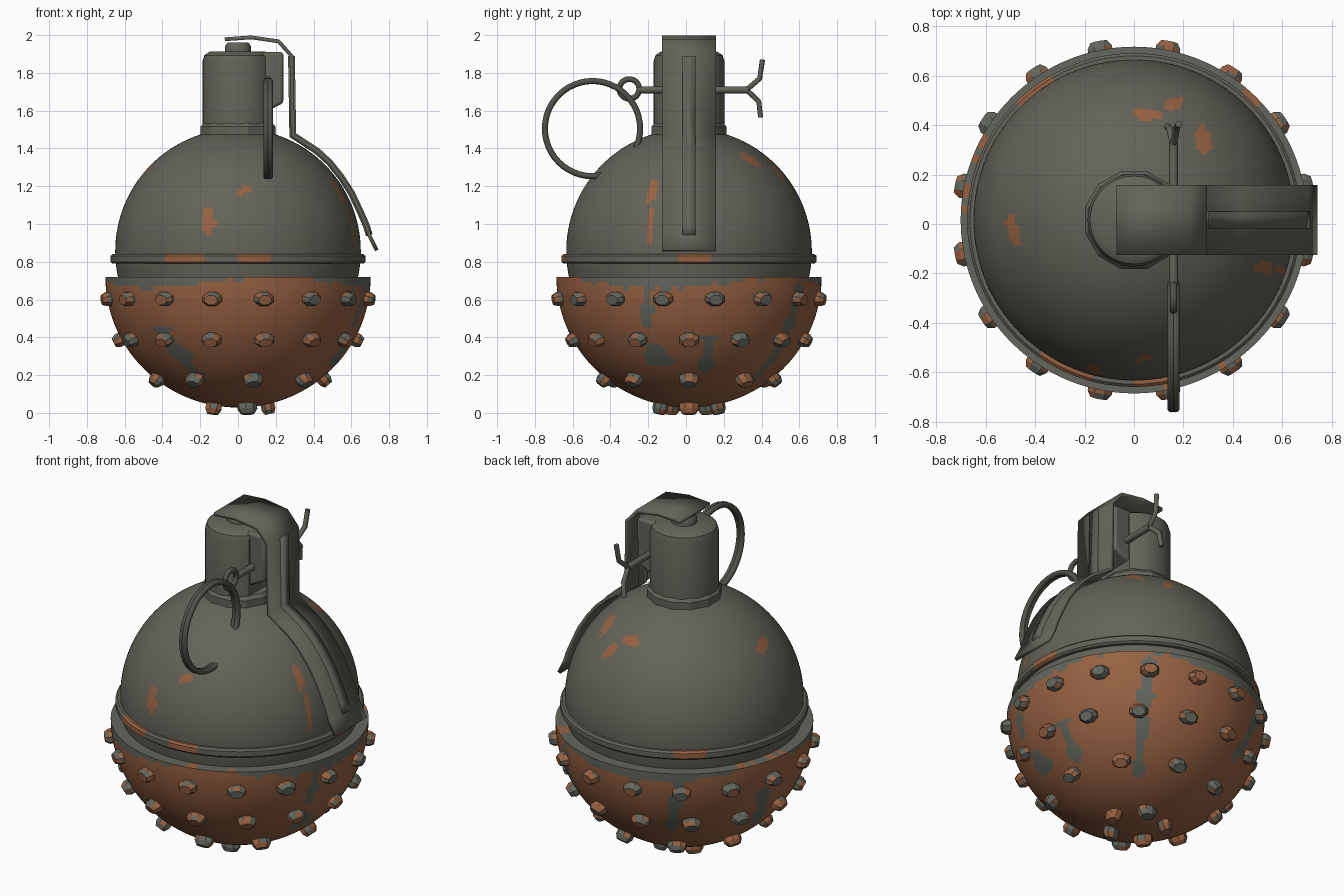
import bpy, bmesh, math, random
from math import sin, cos, radians, degrees, atan2, pi
from mathutils import Vector

random.seed(4)
CY = 0.016          # body axis offset in y
PIN_X = 0.16

cube = bpy.data.objects.get("Cube")
if cube:
    bpy.data.objects.remove(cube, do_unlink=True)


def material(name, rgb):
    m = bpy.data.materials.new(name)
    m.use_nodes = True
    m.diffuse_color = (*rgb, 1)
    m.node_tree.nodes["Principled BSDF"].inputs["Base Color"].default_value = (*rgb, 1)
    return m


OLIVE = material("olive_grey_paint", (0.125, 0.125, 0.1))
RUST = material("rust", (0.31, 0.12, 0.055))
WORN = material("worn_green_grey", (0.125, 0.135, 0.11))
DARK = material("dark_wire", (0.085, 0.085, 0.072))


def finish(bm, name, mats, angle=35):
    bmesh.ops.recalc_face_normals(bm, faces=bm.faces)
    me = bpy.data.meshes.new(name)
    bm.to_mesh(me)
    bm.free()
    ob = bpy.data.objects.new(name, me)
    bpy.context.collection.objects.link(ob)
    for m in mats:
        me.materials.append(m)
    if angle:
        smooth(ob, angle)
    return ob


def smooth(ob, angle=35):
    bpy.ops.object.select_all(action='DESELECT')
    ob.select_set(True)
    bpy.context.view_layer.objects.active = ob
    bpy.ops.object.shade_smooth_by_angle(angle=radians(angle))


def lathe(name, profile, segs, mats, rule=None, angle=35, turn=0.0):
    """Spin an (r, z) profile around the body axis; rule(azimuth, z) picks the colour."""
    bm = bmesh.new()
    rings = [[bm.verts.new((r * cos(turn + 2 * pi * i / segs),
                            CY + r * sin(turn + 2 * pi * i / segs), z))
              for i in range(segs)] for r, z in profile]
    for a, b in zip(rings, rings[1:]):
        for i in range(segs):
            j = (i + 1) % segs
            bm.faces.new((a[i], a[j], b[j], b[i]))
    bmesh.ops.remove_doubles(bm, verts=bm.verts, dist=1e-5)
    if rule:
        for f in bm.faces:
            c = f.calc_center_median()
            f.material_index = int(rule(degrees(atan2(c.y - CY, c.x)), c.z))
    return finish(bm, name, mats, angle)


def gap(a, b):
    return (a - b + 180) % 360 - 180


# Upper dome with a few rust chips: azimuth, height, half width, half height, slant
CHIPS = [(-104, 1.02, .03, .08, 0), (-86, 1.18, .05, .02, .3), (83, 1.34, .065, .025, 0),
         (71, 1.27, .04, .035, .6), (50, 1.34, .05, .035, -.4), (185, 1.28, .065, .03, .2),
         (-20, 1.17, .022, .08, 0), (-19, 1.0, .015, .09, 0)]
DOME_Z, DOME_R = 0.855, 0.65


def dome_rule(az, z):
    r = math.sqrt(max(DOME_R ** 2 - (z - DOME_Z) ** 2, 0))
    for a, h, w, t, slant in CHIPS:
        u = radians(gap(az, a)) * r
        v = z - h - slant * u
        if (u / w) ** 2 + (v / t) ** 2 < 1 + .25 * sin(90 * u + 60 * v):
            return True
    return False


arc = [radians(-12 + 85 * i / 44) for i in range(45)]
lathe("upper_dome", [(DOME_R * cos(a), DOME_Z + DOME_R * sin(a)) for a in arc],
      144, [OLIVE, RUST], dome_rule)


# Raised bead around the dome
def bead_rule(az, z):
    return z > .795 and (abs(gap(az, -116)) < 11 or abs(gap(az, -82)) < 6
                         or abs(gap(az, 3)) < 8 or abs(gap(az, 128)) < 7)


lathe("seam_bead", [(.62, .79), (.665, .79), (.676, .80), (.676, .83), (.665, .84), (.62, .84)],
      72, [OLIVE, RUST], bead_rule)

# Lower shell: rust with worn patches at the rim and runs down the side
SHELL_Z, SHELL_R = 0.72, 0.702
RUNS = [(-118, .2, .45, 5, -45), (-20, .46, .68, 2.5, 10), (-16, .24, .37, 6, -25),
        (52, .12, .7, 3, 8), (10, .22, .42, 3, 0), (118, .3, .68, 3, 15), (170, .25, .55, 4, -20)]


def shell_rule(az, z):
    t = radians(az)
    edge = .69 + .03 * cos(3 * (t + 1.3)) + .006 * sin(17 * t) + .005 * sin(41 * t)
    if z > edge:
        return 0
    for a, lo, hi, w, lean in RUNS:
        if lo < z < hi and abs(gap(az, a + lean * (z - lo))) < w * (1 + .4 * sin(z * 40 + a)):
            return 0
    return 1


arc = [radians(90 * i / 44) for i in range(45)]
lathe("lower_shell", [(.62, SHELL_Z)] + [(SHELL_R * cos(a), SHELL_Z - SHELL_R * sin(a) * .985)
                                         for a in arc], 144, [WORN, RUST], shell_rule)

# Rows of faceted studs: angle below the rim, count, start fraction
bm = bmesh.new()
for lat, count, start in [(9.5, 16, .5), (28, 14, 0), (50, 9, 0), (77, 5, 0)]:
    la = radians(lat)
    for k in range(count):
        az = 2 * pi * (k + start) / count
        n = Vector((cos(la) * cos(az), cos(la) * sin(az), -sin(la)))
        t = Vector((-sin(az), cos(az), 0))
        u = n.cross(t)
        centre = Vector((0, CY, SHELL_Z))
        loops = []
        for dist, size in [(.67, 1), (.72, 1), (.745, .68)]:
            loops.append([bm.verts.new(centre + n * dist
                                       + t * (.054 * size * cos(pi / 8 + i * pi / 4))
                                       + u * (.04 * size * sin(pi / 8 + i * pi / 4)))
                          for i in range(8)])
        faces = [bm.faces.new(loops[2])]
        for a, b in zip(loops, loops[1:]):
            for i in range(8):
                j = (i + 1) % 8
                faces.append(bm.faces.new((a[i], a[j], b[j], b[i])))
        rusty = random.choice((.25, .5, .75))
        for f in faces:
            f.material_index = int(random.random() < rusty)
finish(bm, "studs", [WORN, RUST], 0)

# Neck collar, fuze body and striker button
lathe("neck_collar", [(.17, 1.44), (.205, 1.44), (.205, 1.515), (.19, 1.535), (.15, 1.535)],
      12, [OLIVE], angle=20, turn=pi / 12)
fuze = lathe("fuze_body", [(0, 1.5), (.188, 1.5), (.188, 1.86), (.178, 1.893), (.15, 1.912), (0, 1.912)],
             40, [OLIVE])
bm = bmesh.new()
bm.from_mesh(fuze.data)
cut = bmesh.ops.bisect_plane(bm, geom=bm.verts[:] + bm.edges[:] + bm.faces[:],
                             plane_co=(.145, 0, 0), plane_no=(1, 0, 0), clear_outer=True)
bmesh.ops.holes_fill(bm, edges=[e for e in cut["geom_cut"] if isinstance(e, bmesh.types.BMEdge)])
bm.to_mesh(fuze.data)
bm.free()
smooth(fuze)
lathe("striker_button", [(.05, 1.90), (.07, 1.91), (.07, 1.94), (.055, 1.962), (0, 1.962)],
      16, [OLIVE])


# Hinge block between the fuze and the lever
bm = bmesh.new()
bmesh.ops.create_cube(bm, size=1)
for v in bm.verts:
    v.co = Vector((.18 + v.co.x * .12, CY + v.co.y * .22, 1.775 + v.co.z * .27))
low = [v for v in bm.verts if v.co.z < 1.7 and v.co.x < .2]
for v in low:
    v.co.z -= .06
block = finish(bm, "hinge_block", [OLIVE])
bev = block.modifiers.new("Bevel", 'BEVEL')
bev.width = .015
bev.segments = 2


# Safety lever: bent plate and its central rib
def plate(name, path, half, thick):
    bm = bmesh.new()
    rows = [[bm.verts.new((x, CY + s * half, z)) for s in (-1, 1)] for x, z in path]
    for a, b in zip(rows, rows[1:]):
        bm.faces.new((a[0], a[1], b[1], b[0]))
    ob = finish(bm, name, [OLIVE])
    mod = ob.modifiers.new("Solidify", 'SOLIDIFY')
    mod.thickness = thick
    mod.offset = 0
    mod.use_even_offset = True
    return ob


bend = [(.42, 1.385), (.485, 1.325), (.545, 1.25), (.6, 1.165), (.645, 1.07), (.68, .99)]
plate("safety_lever", [(-.07, 1.978), (.07, 1.988), (.215, 1.967), (.283, 1.89), (.29, 1.47)]
      + bend + [(.695, .94), (.735, .86)], .142, .02)
plate("lever_rib", [(.283, 1.89), (.29, 1.47)] + bend + [(.695, .94)], .034, .036)


# Pin with split ends, eye and pull ring
def tube(name, paths, radius):
    cu = bpy.data.curves.new(name, 'CURVE')
    cu.dimensions = '3D'
    cu.bevel_depth = radius
    cu.bevel_resolution = 2
    cu.use_fill_caps = True
    for path in paths:
        sp = cu.splines.new('POLY')
        sp.points.add(len(path) - 1)
        for p, co in zip(sp.points, path):
            p.co = (*co, 1)
    ob = bpy.data.objects.new(name, cu)
    bpy.context.collection.objects.link(ob)
    cu.materials.append(OLIVE)
    bpy.ops.object.select_all(action='DESELECT')
    ob.select_set(True)
    bpy.context.view_layer.objects.active = ob
    bpy.ops.object.convert(target='MESH')
    smooth(bpy.context.object, 50)


tube("safety_pin", [[(PIN_X, -.25, 1.71), (PIN_X, .33, 1.71)]], .019)
tube("split_ends", [[(PIN_X, .32, 1.71), (PIN_X + .012, .39, 1.77), (PIN_X + .02, .405, 1.87)],
                    [(PIN_X, .32, 1.71), (PIN_X - .015, .385, 1.65), (PIN_X - .025, .395, 1.565)]], .014)


def hoop(name, x, y, z, major, minor):
    bpy.ops.mesh.primitive_torus_add(major_segments=48, minor_segments=10, major_radius=major,
                                     minor_radius=minor, location=(x, y, z),
                                     rotation=(0, pi / 2, 0))
    ob = bpy.context.object
    ob.name = name
    ob.data.materials.append(DARK)
    smooth(ob, 50)


hoop("pin_eye", PIN_X, -.3, 1.715, .052, .015)
for side in (-1, 1):
    hoop("pull_ring_coil", PIN_X + side * .009, -.495, 1.505, .252, .016)
